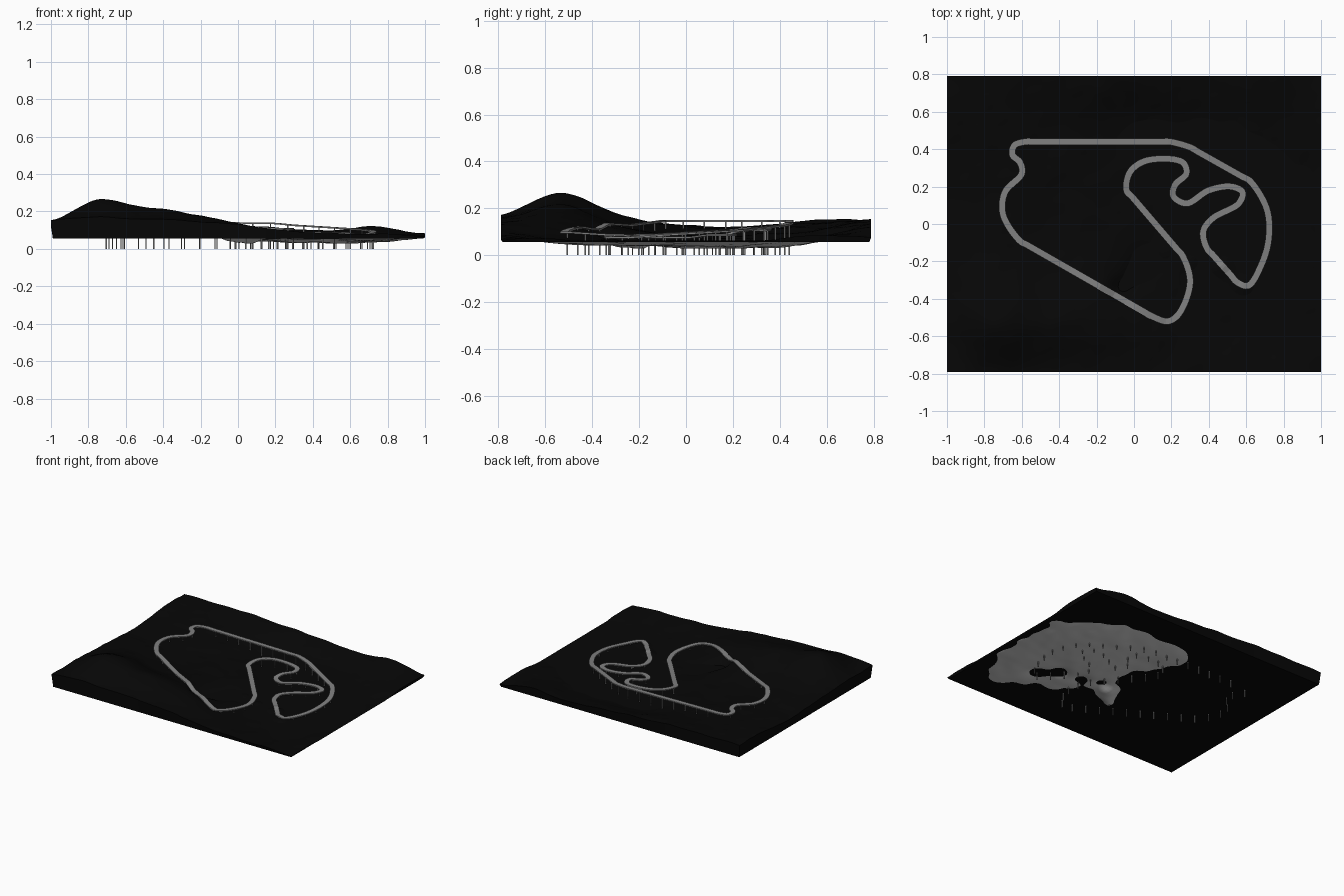
import bpy, bmesh, math
from mathutils import Vector, noise

if "Cube" in bpy.data.objects:
    bpy.data.objects.remove(bpy.data.objects["Cube"])

HALF_X, HALF_Y, BASE = 1.0, 0.79, 0.056


def material(name, value):
    m = bpy.data.materials.new(name)
    m.use_nodes = True
    color = (value, value, value, 1)
    m.diffuse_color = color
    bsdf = m.node_tree.nodes["Principled BSDF"]
    bsdf.inputs["Base Color"].default_value = color
    bsdf.inputs["Roughness"].default_value = 0.9
    return m


black = material("black earth", 0.002)
valley_grey = material("valley grey", 0.65)
road_grey = material("road grey", 0.22)


def finish(bm, name, mats):
    mesh = bpy.data.meshes.new(name)
    bm.to_mesh(mesh)
    bm.free()
    ob = bpy.data.objects.new(name, mesh)
    bpy.context.collection.objects.link(ob)
    for m in mats:
        mesh.materials.append(m)
    return ob


# Coarse land heights in hundredths, front row first
LAND = [
    [15, 17, 16, 15, 13, 10, 8, 8, 7],
    [15, 26, 22, 19, 13, 7, 6, 5, 7],
    [14, 17, 13, 11, 7, 5, 5, 4, 6],
    [13, 12, 9, 8, 7, 4, 3, 4, 6],
    [12, 12, 10, 8, 5, 4, 3, 4, 6],
    [15, 13, 11, 9, 5, 5, 5, 7, 8],
    [15, 15, 15, 14, 13, 11, 10, 12, 8],
]

# Small knolls and a gully: x, y, height, radius
SPOTS = [
    (0.30, -0.20, 0.025, 0.06), (0.47, -0.22, 0.025, 0.06),
    (0.17, -0.15, 0.015, 0.05), (0.60, -0.32, 0.025, 0.06),
    (0.06, -0.20, -0.03, 0.06), (0.0, -0.28, -0.03, 0.06),
    (-0.07, -0.35, -0.05, 0.06),
]


def cubic(values, u):
    """Smooth interpolation through evenly spaced values, u in 0..1."""
    n = len(values) - 1
    f = min(max(u, 0), 1) * n
    i = min(int(f), n - 1)
    t = f - i
    a, b, c, d = (values[min(max(i + k, 0), n)] for k in (-1, 0, 1, 2))
    return b + t / 2 * (c - a + t * (2 * a - 5 * b + 4 * c - d + t * (3 * (b - c) + d - a)))


def land_height(x, y):
    u, v = (x / HALF_X + 1) / 2, (y / HALF_Y + 1) / 2
    z = cubic([cubic(row, u) for row in LAND], v) / 100
    z += 0.008 * noise.noise(Vector((x * 5, y * 5, 0.3)))
    z += 0.004 * noise.noise(Vector((x * 12, y * 12, 0.7)))
    for sx, sy, rise, radius in SPOTS:
        z += rise * math.exp(-((x - sx) ** 2 + (y - sy) ** 2) / radius ** 2)
    on_edge = max(abs(x) / HALF_X, abs(y) / HALF_Y) > 0.97
    return max(z, BASE + 0.006) if on_edge else max(z, 0.028)


# Land: rolling surface, tapered side walls and flat underside
bm = bmesh.new()
bmesh.ops.create_grid(bm, x_segments=100, y_segments=80, size=1)
for v in bm.verts:
    v.co.y *= HALF_Y
    v.co.z = land_height(v.co.x, v.co.y)
rim = [e for e in bm.edges if e.is_boundary]
walls = bmesh.ops.extrude_edge_only(bm, edges=rim)["geom"]
for v in (g for g in walls if isinstance(g, bmesh.types.BMVert)):
    v.co = (v.co.x * 0.99, v.co.y * 0.99, BASE)
bmesh.ops.recalc_face_normals(bm, faces=bm.faces)
if sum(f.normal.z for f in bm.faces) < 0:
    bmesh.ops.reverse_faces(bm, faces=bm.faces)

# Valley bottom: whatever dips below the base plane turns grey
bmesh.ops.bisect_plane(bm, geom=bm.verts[:] + bm.edges[:] + bm.faces[:],
                       plane_co=(0, 0, BASE), plane_no=(0, 0, 1))
dips = [f for f in bm.faces if f.calc_center_median().z < BASE - 1e-5]
for f in bm.faces:
    f.smooth = True
for f in dips:
    f.material_index = 1
bmesh.ops.reverse_faces(bm, faces=dips)
land = finish(bm, "land", [black, valley_grey])
bpy.context.view_layer.objects.active = land
land.select_set(True)
bpy.ops.object.shade_smooth_by_angle(angle=math.radians(40))

bm = bmesh.new()
bmesh.ops.create_grid(bm, x_segments=1, y_segments=1, size=0.99)
for v in bm.verts:
    v.co.y *= HALF_Y
    v.co.z = BASE
bmesh.ops.reverse_faces(bm, faces=bm.faces)
finish(bm, "land_underside", [black])

# Circuit centre line, in hundredths
ROUTE = [
    (-58, 44, 15), (19, 44, 14), (30, 41, 13), (62, 23, 11), (71, 8, 10),
    (72, -8, 9), (68, -22, 8), (61, -33, 8), (55, -31, 8), (39, -13, 8),
    (37, -4, 8), (42, 3, 8), (56, 11, 9), (58, 17, 9), (52, 20, 9),
    (40, 18, 9), (28, 11, 9), (21, 15, 9), (22, 21, 10), (28, 27, 11),
    (26, 33, 11), (7, 34, 12), (-2, 28, 12), (-4, 18, 11), (26, -17, 9),
    (30, -31, 9), (24, -48, 10), (18, -52, 10), (9, -49, 10), (-61, -9, 15),
    (-70, 5, 15), (-69, 17, 15), (-60, 27, 15), (-61, 33, 15), (-65, 37, 15),
    (-64, 42, 15),
]


def hold_straights(points, longest=0.22, inset=0.05):
    """Add points just inside the ends of long spans so they stay straight."""
    out = []
    for a, b in zip(points, points[1:] + points[:1]):
        out.append(a)
        span = (b - a).length
        if span > longest:
            out += [a.lerp(b, inset / span), b.lerp(a, inset / span)]
    return out


def smooth_loop(points, steps):
    """Closed centripetal spline through the points."""
    out, n = [], len(points)
    for i in range(n):
        p = [points[(i + k) % n] for k in (-1, 0, 1, 2)]
        t = [0]
        for a, b in zip(p, p[1:]):
            t.append(t[-1] + math.sqrt((b - a).length))
        for s in range(steps):
            u = t[1] + (t[2] - t[1]) * s / steps
            q = p
            for level in (1, 2):
                q = [q[j].lerp(q[j + 1], (u - t[j]) / (t[j + level] - t[j]))
                     for j in range(len(q) - 1)]
            out.append(q[0].lerp(q[1], s / steps))
    return out


path = smooth_loop(hold_straights([Vector(p) / 100 for p in ROUTE]), 10)
for p in path:
    p.z = max(p.z, land_height(p.x, p.y) + 0.014)

# Road deck: flat rectangular section swept round the circuit
WIDTH, THICK = 0.035, 0.008
bm = bmesh.new()
rings = []
for i, p in enumerate(path):
    d = path[(i + 1) % len(path)] - path[i - 1]
    side = Vector((-d.y, d.x, 0)).normalized() * WIDTH / 2
    down = Vector((0, 0, -THICK))
    corners = (p + side, p - side, p - side + down, p + side + down)
    rings.append([bm.verts.new(c) for c in corners])
for i, ring in enumerate(rings):
    after = rings[(i + 1) % len(rings)]
    for k in range(4):
        m = (k + 1) % 4
        bm.faces.new((ring[k], ring[m], after[m], after[k]))
bmesh.ops.recalc_face_normals(bm, faces=bm.faces)
finish(bm, "road_deck", [road_grey])

# Support posts at even spacing, from the deck down to the ground
SPACING, POST = 0.095, 0.006
bm = bmesh.new()
travelled = SPACING
for i, p in enumerate(path):
    a = path[i - 1]
    step = (p - a).length
    while travelled <= step:
        q = a.lerp(p, travelled / step)
        height = q.z - THICK / 2
        cube = bmesh.ops.create_cube(bm, size=1)["verts"]
        bmesh.ops.scale(bm, verts=cube, vec=(POST, POST, height))
        bmesh.ops.translate(bm, verts=cube, vec=(q.x, q.y, height / 2))
        travelled += SPACING
    travelled -= step
finish(bm, "support_posts", [road_grey])
